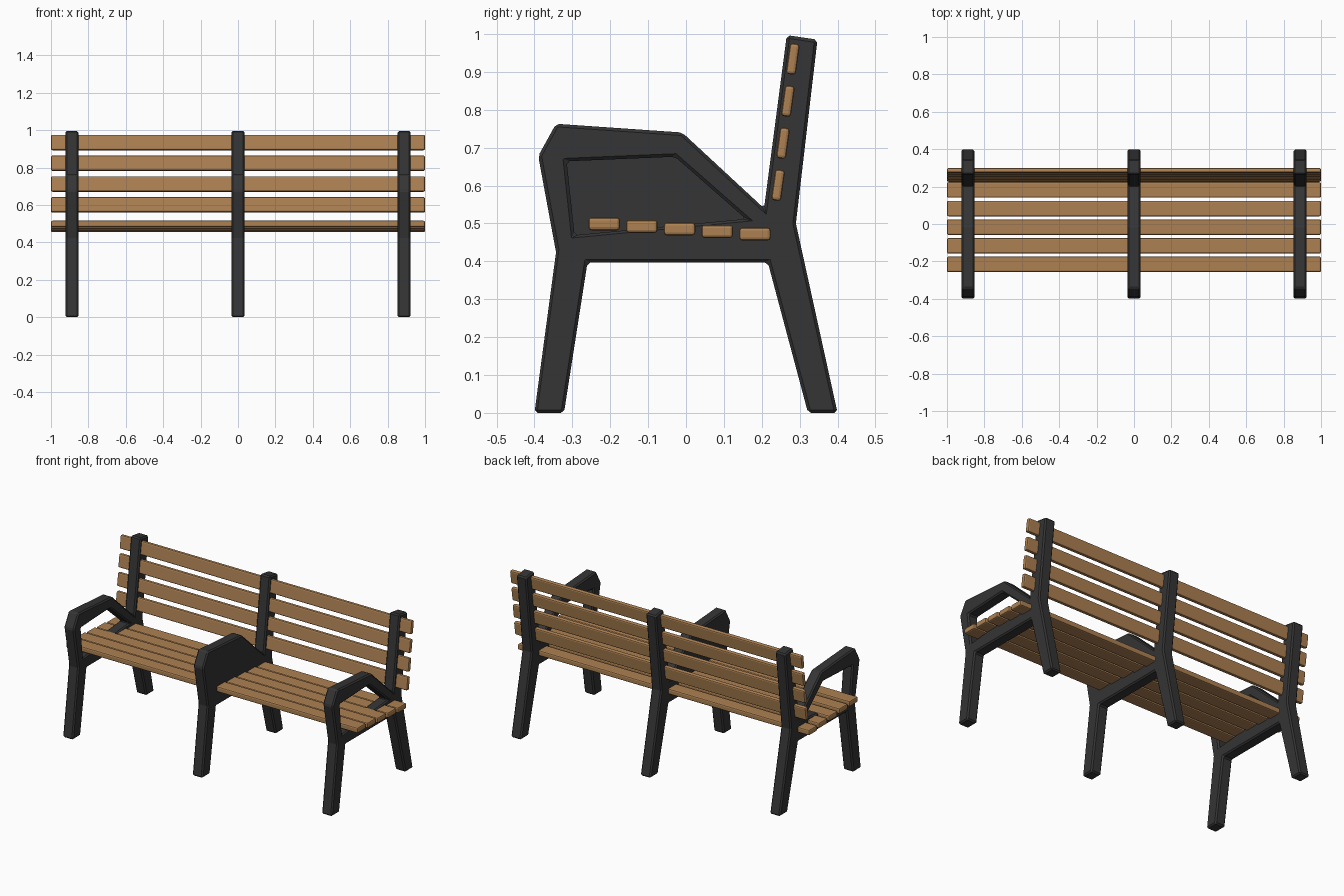
import bpy, bmesh
from math import radians
from mathutils import Matrix, Vector

cube = bpy.data.objects.get("Cube")
if cube:
    bpy.data.objects.remove(cube)


def material(name, rgb, roughness):
    m = bpy.data.materials.new(name)
    m.use_nodes = True
    m.diffuse_color = (*rgb, 1)
    bsdf = m.node_tree.nodes["Principled BSDF"]
    bsdf.inputs["Base Color"].default_value = (*rgb, 1)
    bsdf.inputs["Roughness"].default_value = roughness
    return m


WOOD = material("warm wood", (0.42, 0.22, 0.085), 0.7)
IRON = material("dark iron", (0.035, 0.035, 0.035), 0.6)


def finish(name, bm, mat, bevel, segments):
    bmesh.ops.recalc_face_normals(bm, faces=bm.faces)
    mesh = bpy.data.meshes.new(name)
    bm.to_mesh(mesh)
    bm.free()
    mesh.materials.append(mat)
    obj = bpy.data.objects.new(name, mesh)
    bpy.context.collection.objects.link(obj)
    mod = obj.modifiers.new("Bevel", "BEVEL")
    mod.width = bevel
    mod.segments = segments
    mod.limit_method = "ANGLE"
    mod.angle_limit = radians(25)
    return obj


# Side profile (y, z): front knee, legs, back post, crotch, armrest
OUTLINE = [(-.343, .424), (-.4, 0), (-.322, 0), (-.26, .397), (.216, .397),
           (.322, 0), (.4, 0), (.29, .5), (.347, .985), (.266, .997),
           (.206, .54), (-.01, .74), (-.343, .763), (-.39, .678)]
OPENING = [(-.294, .469), (.158, .512), (-.029, .676), (-.315, .664)]
CROTCH = 10
THICK = 0.07


def frame(name, x, is_open):
    bm = bmesh.new()
    ring = [bm.verts.new((x - THICK / 2, y, z)) for y, z in OUTLINE]
    if is_open:
        # Two faces meet around the armrest opening
        hole = [bm.verts.new((x - THICK / 2, y, z)) for y, z in OPENING]
        bm.faces.new(ring[:CROTCH + 1] + [hole[1], hole[0]])
        bm.faces.new(ring[CROTCH:] + [ring[0], hole[0], hole[3], hole[2], hole[1]])
    else:
        bm.faces.new(ring)
    result = bmesh.ops.extrude_face_region(bm, geom=bm.faces[:], use_keep_orig=True)
    moved = [g for g in result["geom"] if isinstance(g, bmesh.types.BMVert)]
    bmesh.ops.translate(bm, verts=moved, vec=(THICK, 0, 0))
    # Remove any inner wall left under the bridging edges
    inner = [f for f in bm.faces if any(all(len(e.link_faces) > 2 for e in [edge])
             for edge in f.edges) and abs(f.normal.x) < 0.5 and is_open
             and all(len(e.link_faces) > 2 for e in f.edges)]
    if inner:
        bmesh.ops.delete(bm, geom=inner, context="FACES_ONLY")
    return finish(name, bm, IRON, 0.008, 1)


frame("right_frame", -0.888, True)
frame("middle_frame", 0, False)
frame("left_frame", 0.888, True)


def slat(name, centre, depth, height, tilt=0):
    bm = bmesh.new()
    turn = Matrix.Rotation(radians(tilt), 4, "X")
    size = Matrix.Diagonal((2, depth, height, 1))
    bmesh.ops.create_cube(bm, size=1, matrix=Matrix.Translation(centre) @ turn @ size)
    return finish(name, bm, WOOD, 0.008, 2)


# Seat slats step down gently towards the back
for i in range(5):
    t = i / 4
    slat(f"seat_slat_{i + 1}", Vector((0, -.216, .499)).lerp(Vector((0, .182, .472)), t),
         0.083, 0.034)

# Back slats follow the leaning post
for i in range(4):
    t = i / 3
    slat(f"back_slat_{i + 1}", Vector((0, .243, .601)).lerp(Vector((0, .282, .934)), t),
         0.026, 0.082, -8)
